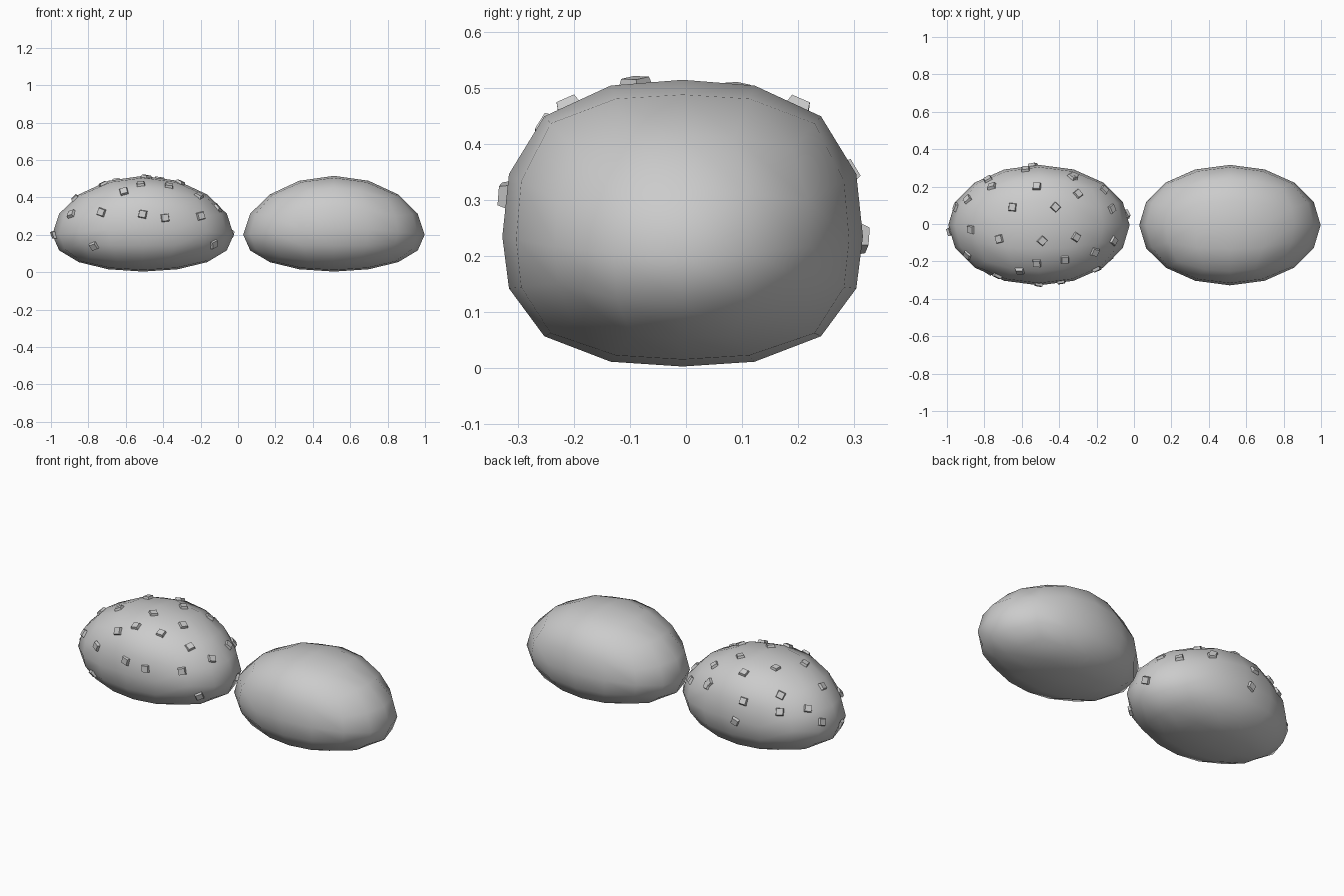
import bpy, bmesh, math, random
from mathutils import Vector, Matrix
from mathutils.bvhtree import BVHTree

cube = bpy.data.objects.get("Cube")
if cube:
    bpy.data.objects.remove(cube)
random.seed(4)

grey = bpy.data.materials.new("plain_grey")
grey.use_nodes = True
colour = (0.6, 0.6, 0.6, 1)
grey.diffuse_color = colour
grey.node_tree.nodes["Principled BSDF"].inputs["Base Color"].default_value = colour


def finish(bm, name, smooth):
    mesh = bpy.data.meshes.new(name)
    bm.to_mesh(mesh)
    bm.free()
    mesh.materials.append(grey)
    for face in mesh.polygons:
        face.use_smooth = smooth
    obj = bpy.data.objects.new(name, mesh)
    bpy.context.collection.objects.link(obj)
    return obj


def make_bun(name, centre_x, flip):
    """Low-poly rounded loaf: a cube sphere, domed above and shallow below."""
    bm = bmesh.new()
    bmesh.ops.create_cube(bm, size=2)
    bmesh.ops.subdivide_edges(bm, edges=bm.edges[:], cuts=3, use_grid_fill=True)
    for v in bm.verts:
        p = Vector([math.tan(c * math.pi / 4) for c in v.co]).normalized()
        # fuller shoulders in the cross-section
        around = math.atan2(p.z, p.y)
        bulge = 1 + 0.085 * math.sin(2 * around) ** 2 * (1 - p.x ** 2)
        height = p.z * bulge * (0.28 if p.z > 0 else 0.232)
        droop = 0.035 * p.x ** 2
        v.co = (centre_x + flip * p.x * 0.485,
                p.y * bulge * 0.322 - 0.006,
                0.235 + height - droop)
    if flip < 0:
        bmesh.ops.reverse_faces(bm, faces=bm.faces[:])
    return finish(bm, name, True)


make_bun("plain_bun", 0.513, 1)
seeded_bun = make_bun("seeded_bun", -0.508, -1)

# Seed spots in hundredths: (x, y) from above, (x, z) on front and back
top_spots = [(-89, 13), (-76, 20), (-58, 29), (-52, 20), (-33, 25), (-30, 16),
             (-65, 9), (-42, 9), (-12, 8), (-87, -3), (-72, -8), (-49, -9),
             (-31, -7), (-11, -9), (-37, -19), (-21, -15), (-52, -21), (-61, -25)]
front_spots = [(-89, 31), (-73, 32), (-51, 31), (-39, 29), (-20, 30),
               (-77, 14), (-13, 15)]
back_spots = [(-54, 23), (-32, 36), (-16, 32), (-78, 32), (-95, 25)]
end_spots = [(-4, 20), (5, 20)]

rays = [(Vector((a, b, 200)), Vector((0, 0, -1))) for a, b in top_spots]
rays += [(Vector((a, -200, b)), Vector((0, 1, 0))) for a, b in front_spots]
rays += [(Vector((a, 200, b)), Vector((0, -1, 0))) for a, b in back_spots]
rays += [(Vector((side, a, b)), Vector((1 if side else -1, 0, 0)))
         for side, (a, b) in zip((-200, 0), end_spots)]

# Tapered square seeds sitting on the surface
bm = bmesh.new()
bm.from_mesh(seeded_bun.data)
surface = BVHTree.FromBMesh(bm)
bm.free()
seeds = bmesh.new()
for origin, direction in rays:
    spot, normal, _, _ = surface.ray_cast(origin / 100, direction)
    if spot is None:
        continue
    turn = normal.to_track_quat('Z', 'Y').to_matrix().to_4x4()
    spin = Matrix.Rotation(random.uniform(-0.5, 0.5), 4, 'Z')
    made = bmesh.ops.create_cube(seeds, size=1)["verts"]
    for v in made:
        taper = 0.82 if v.co.z > 0 else 1
        v.co = Vector((v.co.x * 0.044 * taper, v.co.y * 0.042 * taper,
                       v.co.z * 0.016 + 0.005))
    bmesh.ops.transform(seeds, matrix=Matrix.Translation(spot) @ turn @ spin, verts=made)
finish(seeds, "seeds", False)
